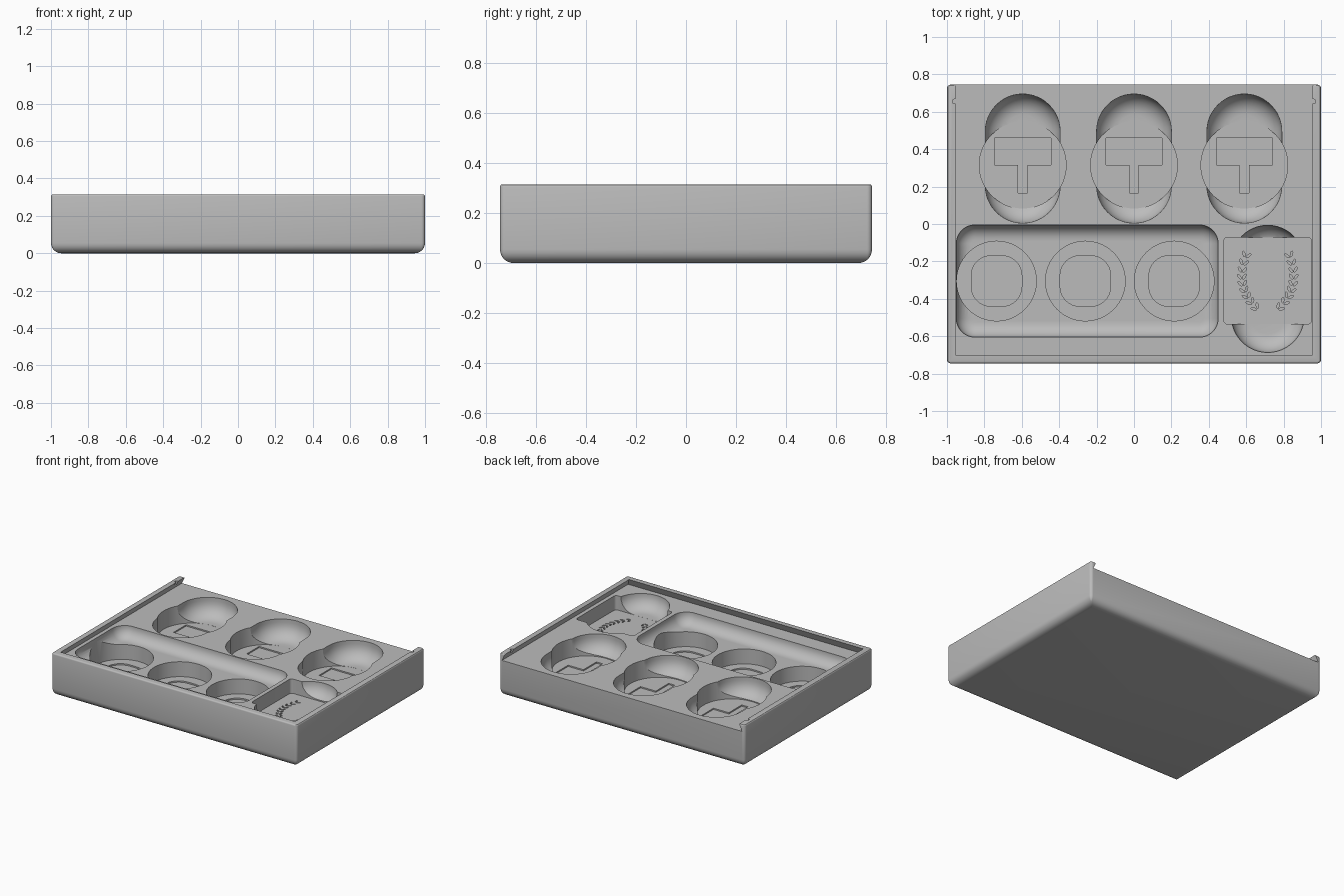
import bpy, bmesh
from math import sin, cos, pi, radians, atan2
from mathutils import Vector

old = bpy.data.objects.get("Cube")
if old:
    bpy.data.objects.remove(old)

# Main levels of the tray
TOP, DECK = 0.315, 0.265
BACK_FLOOR, TRAY_FLOOR, PLAQUE_FLOOR, DISC_FLOOR = 0.13, 0.18, 0.16, 0.07

gray = bpy.data.materials.new("plain_gray")
gray.use_nodes = True
gray.diffuse_color = (0.5, 0.5, 0.5, 1)
gray.node_tree.nodes["Principled BSDF"].inputs["Base Color"].default_value = (0.5, 0.5, 0.5, 1)


def outline(cx, cy, hx, hy, r, n=10):
    """Rounded rectangle; a circle when hx = hy = r."""
    pts = []
    for k, (sx, sy) in enumerate([(1, 1), (-1, 1), (-1, -1), (1, -1)]):
        for i in range(n + 1):
            a = pi / 2 * (k + i / n)
            p = Vector((cx + sx * (hx - r) + r * cos(a), cy + sy * (hy - r) + r * sin(a)))
            if not pts or (p - pts[-1]).length > 1e-5:
                pts.append(p)
    if (pts[0] - pts[-1]).length < 1e-5:
        pts.pop()
    return pts


def loft(bm, rings):
    """Closed solid through (outline, height) rings, from bottom to top."""
    loops = [[bm.verts.new((p[0], p[1], z)) for p in pts] for pts, z in rings]
    bm.faces.new(loops[0][::-1])
    bm.faces.new(loops[-1])
    for a, b in zip(loops, loops[1:]):
        for i in range(len(a)):
            j = (i + 1) % len(a)
            bm.faces.new((a[i], a[j], b[j], b[i]))


def finish(bm, name):
    bmesh.ops.recalc_face_normals(bm, faces=bm.faces[:])
    mesh = bpy.data.meshes.new(name)
    bm.to_mesh(mesh)
    bm.free()
    ob = bpy.data.objects.new(name, mesh)
    bpy.context.collection.objects.link(ob)
    mesh.materials.append(gray)
    return ob


def solid(name, rings):
    bm = bmesh.new()
    loft(bm, rings)
    return finish(bm, name)


def cut(cutter):
    """Subtract the cutter from the tray, then discard it."""
    cutter.hide_render = True
    bpy.context.view_layer.objects.active = tray
    mod = tray.modifiers.new("pocket", 'BOOLEAN')
    mod.operation, mod.solver, mod.object = 'DIFFERENCE', 'EXACT', cutter
    bpy.ops.object.modifier_apply(modifier=mod.name)
    bpy.data.objects.remove(cutter)


def scoop(cx, cy, hx, hy, r, floor, fillet, n=12):
    """Pocket with a rounded bottom edge."""
    rings = []
    for i in range(8):
        a = pi / 2 * i / 7
        t = fillet * (1 - sin(a))
        rings.append((outline(cx, cy, hx - t, hy - t, r - t, n), floor + fillet * (1 - cos(a))))
    rings.append((outline(cx, cy, hx, hy, r, n), TOP + 0.1))
    cut(solid("scoop_cutter", rings))


def well(pts, floor, top=TOP + 0.1):
    """Straight-walled pocket."""
    cut(solid("well_cutter", [(pts, floor), (pts, top)]))


# Body with a rounded underside and a softened rim
rings = []
for i in range(7):
    a = pi / 2 * i / 6
    t = 0.055 * (1 - sin(a))
    rings.append((outline(0, 0, 1 - t, 0.745 - t, max(0.02 - t, 0.004), 4), 0.055 * (1 - cos(a))))
for i in range(4):
    a = pi / 2 * i / 3
    t = 0.01 * (1 - cos(a))
    rings.append((outline(0, 0, 1 - t, 0.745 - t, 0.02 - t, 4), TOP - 0.01 + 0.01 * sin(a)))
tray = solid("storage_tray", rings)

# Dovetail slot for a sliding lid, open at the back
def slot(x, y):
    return [(-x, y), (x, y), (x, 0.9), (-x, 0.9)]

cut(solid("lid_slot", [(slot(0.978, -0.723), DECK), (slot(0.955, -0.7), TOP),
                       (slot(0.955, -0.7), TOP + 0.1)]))

# Small catch notches in both rails
for side in (-1, 1):
    well(outline(side * 0.957, 0.655, 0.014, 0.012, 0.01, 4), DECK + 0.0005)

# Three round wells with finger scoops and an engraved T-shaped mark
for cx in (-0.595, 0, 0.59):
    scoop(cx, 0.35, 0.2, 0.345, 0.2, BACK_FLOOR, 0.11)
    well(outline(cx, 0.315, 0.232, 0.232, 0.232, 16), BACK_FLOOR - 0.0005)
    half = [(0.025, 0.165), (0.025, 0.315), (0.15, 0.315), (0.15, 0.46)]
    mark = [(cx + x, y) for x, y in half] + [(cx - x, y) for x, y in half[::-1]]
    well(mark, BACK_FLOOR - 0.01, BACK_FLOOR + 0.01)

# Long scooped trough with three disc wells
scoop(-0.25, -0.305, 0.7, 0.3, 0.1, TRAY_FLOOR, 0.08)
for cx in (-0.735, -0.26, 0.215):
    well(outline(cx, -0.305, 0.213, 0.213, 0.213, 16), DISC_FLOOR)
    well(outline(cx, -0.305, 0.135, 0.135, 0.105, 8), DISC_FLOOR - 0.01, DISC_FLOOR + 0.01)

# Plaque recess with its finger scoop
PX = 0.715
scoop(PX, -0.347, 0.195, 0.34, 0.195, PLAQUE_FLOOR, 0.1)
well(outline(PX, -0.303, 0.234, 0.232, 0.02, 4), PLAQUE_FLOOR - 0.0005)

# Engraved leaf sprays, mirrored about the plaque centre
bm = bmesh.new()
p0, p1, p2 = Vector((0.6, -0.165)), Vector((0.535, -0.33)), Vector((0.65, -0.445))
for side in (-1, 1):
    for k in range(9):
        t = k / 8
        pos = p0 * (1 - t) ** 2 + p1 * 2 * t * (1 - t) + p2 * t * t
        tan = ((p1 - p0) * (1 - t) + (p2 - p1) * t).normalized()
        for s in (-1, 1):
            c = pos + Vector((-tan.y, tan.x)) * 0.013 * s
            ang = atan2(tan.y, tan.x) - s * radians(35)
            leaf = []
            for i in range(8):
                u, v = 0.016 * cos(pi * i / 4), 0.006 * sin(pi * i / 4)
                x = c.x + u * cos(ang) - v * sin(ang)
                leaf.append((PX + side * (PX - x), c.y + u * sin(ang) + v * cos(ang)))
            loft(bm, [(leaf, PLAQUE_FLOOR - 0.012), (leaf, PLAQUE_FLOOR + 0.01)])
cut(finish(bm, "leaf_cutter"))

# Smooth fillets, crisp edges
bpy.ops.object.select_all(action='DESELECT')
tray.select_set(True)
bpy.context.view_layer.objects.active = tray
bpy.ops.object.shade_smooth_by_angle(angle=radians(30))
